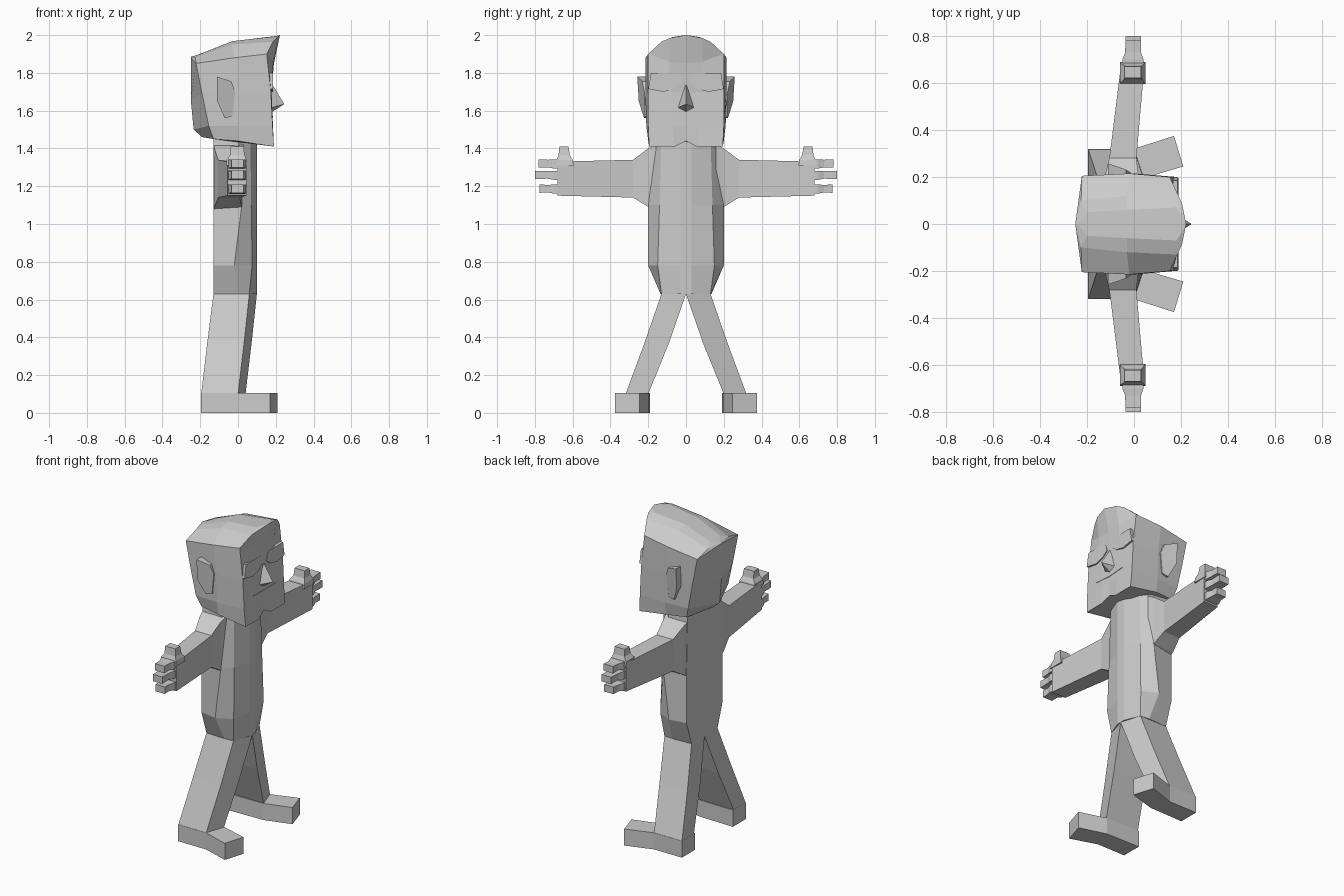
import bpy, bmesh
from mathutils import Vector


def make(name, bm):
    bmesh.ops.recalc_face_normals(bm, faces=bm.faces)
    me = bpy.data.meshes.new(name)
    bm.to_mesh(me)
    bm.free()
    ob = bpy.data.objects.new(name, me)
    bpy.context.collection.objects.link(ob)
    return ob


def loft(name, rings):
    """Skin a stack of closed rings and cap both ends."""
    bm = bmesh.new()
    rows = [[bm.verts.new(p) for p in r] for r in rings]
    n = len(rows[0])
    for a, b in zip(rows, rows[1:]):
        for i in range(n):
            j = (i + 1) % n
            bm.faces.new((a[i], a[j], b[j], b[i]))
    bm.faces.new(rows[0])
    bm.faces.new(rows[-1])
    return make(name, bm)


def whole(half):
    """Half ring (front centre to back centre) -> full symmetric ring."""
    return half + [(x, -y, z) for x, y, z in reversed(half[1:-1])]


def sided(name, s):
    return name + ("_left" if s > 0 else "_right")


def flip(ring, s):
    return [(x, s * y, z) for x, y, z in ring]


def rect_y(y, x0, x1, z0, z1):
    return [(x0, y, z0), (x1, y, z0), (x1, y, z1), (x0, y, z1)]


def rect_z(z, x0, x1, y0, y1):
    return [(x0, y0, z), (x1, y0, z), (x1, y1, z), (x0, y1, z)]


# torso: z, front corner (x, y), side front (x, y), back y
body = []
for z, fx, fy, sx, sy, by in [(0.63, 0.06, 0.13, 0.0, 0.135, 0.13),
                              (0.78, 0.075, 0.15, -0.02, 0.2, 0.18),
                              (1.10, 0.07, 0.14, 0.02, 0.2, 0.18),
                              (1.46, 0.065, 0.13, 0.0, 0.17, 0.17)]:
    body.append(whole([(0.10, 0, z), (0.10, 0.03, z), (fx, fy, z),
                       (sx, sy, z), (-0.13, by, z), (-0.13, 0, z)]))
loft("torso", body)

# head: skull rings following the sloping crown
skull = [
    [(0.18, 0, 1.44), (0.19, 0.06, 1.41), (0.19, 0.195, 1.41),
     (0, 0.20, 1.44), (-0.13, 0.18, 1.45), (-0.19, 0, 1.46)],
    [(0.185, 0, 1.52), (0.185, 0.07, 1.52), (0.183, 0.2, 1.52),
     (0, 0.21, 1.52), (-0.155, 0.20, 1.52), (-0.235, 0, 1.50)],
    [(0.178, 0, 1.70), (0.178, 0.08, 1.70), (0.174, 0.2, 1.70),
     (0, 0.215, 1.70), (-0.19, 0.205, 1.69), (-0.25, 0, 1.66)],
    [(0.19, 0, 1.85), (0.188, 0.09, 1.86), (0.152, 0.2, 1.90),
     (-0.02, 0.215, 1.88), (-0.222, 0.205, 1.85), (-0.25, 0, 1.88)],
    [(0.222, 0, 2.0), (0.205, 0.085, 1.985), (0.185, 0.13, 1.965),
     (-0.03, 0.12, 1.95), (-0.225, 0.10, 1.88), (-0.25, 0, 1.885)],
    [(0.222, 0, 2.0), (0.20, 0.04, 1.995), (0.18, 0.07, 1.99),
     (-0.03, 0.06, 1.968), (-0.2, 0.05, 1.90), (-0.24, 0, 1.885)],
]
loft("head", [whole(r) for r in skull])

# nose pyramid
bm = bmesh.new()
top, tip, low, a, b = [bm.verts.new(p) for p in [
    (0.175, 0, 1.75), (0.245, 0, 1.635), (0.175, 0, 1.59),
    (0.175, 0.045, 1.615), (0.175, -0.045, 1.615)]]
for f in [(top, tip, a), (top, b, tip), (low, a, tip), (low, tip, b), (top, a, low, b)]:
    bm.faces.new(f)
make("nose", bm)

# mouth sliver
mouth = [(-0.115, 1.573), (0, 1.563), (0.115, 1.573), (0, 1.570)]
loft("mouth", [[(x, y, z) for y, z in mouth] for x in (0.17, 0.186)])

for s in (1, -1):
    # eye pads
    eye = [(0.035, 1.80), (0.185, 1.80), (0.2, 1.715), (0.12, 1.70), (0.06, 1.715), (0.02, 1.745)]
    loft(sided("eye", s), [flip([(x, y, z) for y, z in eye], s) for x in (0.165, 0.186)])

    # ears, flaring out towards the back and top
    ear = [(-0.11, 1.78), (-0.035, 1.755), (-0.015, 1.70), (-0.03, 1.57), (-0.07, 1.56), (-0.11, 1.65)]
    outer = [0.258, 0.232, 0.22, 0.217, 0.222, 0.25]
    loft(sided("ear", s), [flip([(x, 0.19, z) for x, z in ear], s),
                           flip([(x, y, z) for (x, z), y in zip(ear, outer)], s)])

    # arms
    loft(sided("arm", s), [flip(r, s) for r in (
        rect_y(0.16, -0.13, 0.03, 1.07, 1.42),
        rect_y(0.20, -0.125, 0.02, 1.09, 1.40),
        rect_y(0.28, -0.105, 0.01, 1.14, 1.34),
        rect_y(0.68, -0.055, 0.045, 1.15, 1.33))])

    # fingers
    for i, (zc, length) in enumerate([(1.32, 0.78), (1.26, 0.80), (1.187, 0.775)]):
        loft(sided("finger_%d" % (i + 1), s), [flip(r, s) for r in (
            rect_y(0.66, -0.05, 0.04, zc - 0.028, zc + 0.02),
            rect_y(0.70, -0.05, 0.04, zc - 0.026, zc + 0.022),
            rect_y(0.73, -0.038, 0.03, zc - 0.02, zc + 0.02),
            rect_y(length, -0.035, 0.03, zc - 0.022, zc + 0.022))])

    # thumb
    loft(sided("thumb", s), [flip(r, s) for r in (
        rect_z(1.31, -0.06, 0.048, 0.595, 0.69),
        rect_z(1.34, -0.06, 0.045, 0.60, 0.685),
        rect_z(1.365, -0.042, 0.035, 0.615, 0.675),
        rect_z(1.41, -0.04, 0.03, 0.622, 0.67))])

    # legs
    loft(sided("leg", s), [flip(r, s) for r in (
        [(0.10, 0, 0.63), (0.06, 0.13, 0.63), (-0.13, 0.13, 0.63), (-0.13, 0, 0.63)],
        [(0.072, 0.09, 0.37), (0.032, 0.22, 0.37), (-0.163, 0.22, 0.37), (-0.163, 0.09, 0.37)],
        [(0.04, 0.20, 0.10), (0.0, 0.32, 0.10), (-0.195, 0.32, 0.10), (-0.195, 0.20, 0.10)])])

    # feet, toes turned outward
    foot = [(-0.195, 0.19), (0.04, 0.195), (0.21, 0.245), (0.17, 0.375), (0.0, 0.32), (-0.195, 0.32)]
    loft(sided("foot", s), [flip([(x, y, z) for x, y in foot], s) for z in (0, 0.105)])
